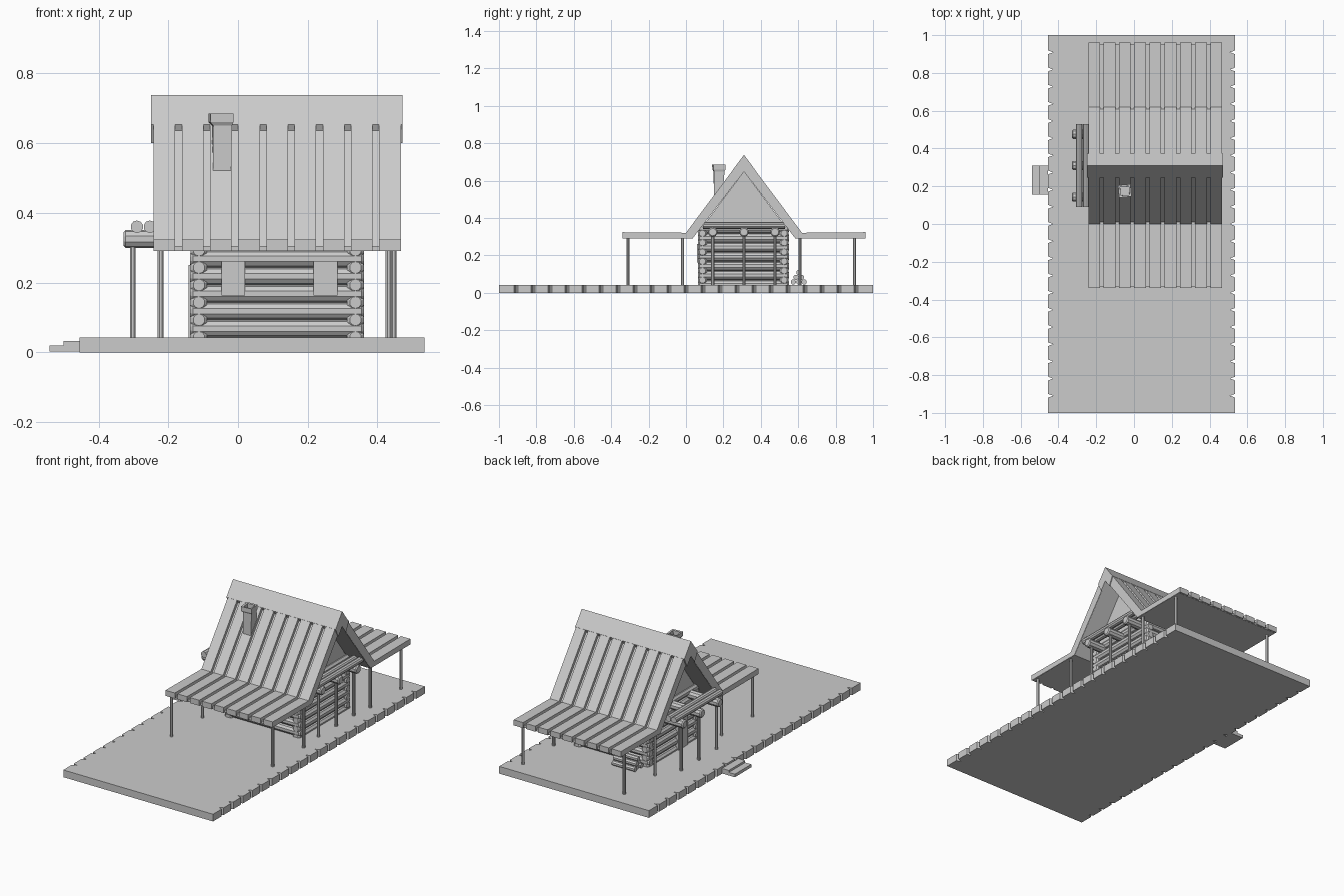
import bpy, bmesh, math
from mathutils import Vector

if "Cube" in bpy.data.objects:
    bpy.data.objects.remove(bpy.data.objects["Cube"])


def finish(name, bm):
    bmesh.ops.recalc_face_normals(bm, faces=bm.faces[:])
    me = bpy.data.meshes.new(name)
    bm.to_mesh(me)
    bm.free()
    ob = bpy.data.objects.new(name, me)
    bpy.context.collection.objects.link(ob)
    return ob


def add_prism(bm, pts, d):
    """Extrude a closed polygon along vector d."""
    f = bm.faces.new([bm.verts.new(p) for p in pts])
    r = bmesh.ops.extrude_face_region(bm, geom=[f])
    vs = [v for v in r["geom"] if isinstance(v, bmesh.types.BMVert)]
    bmesh.ops.translate(bm, verts=vs, vec=d)


def add_box(bm, x0, x1, y0, y1, z0, z1):
    add_prism(bm, [(x0, y0, z0), (x1, y0, z0), (x1, y1, z0), (x0, y1, z0)], Vector((0, 0, z1 - z0)))


def add_log(bm, a, b, r, sides=10, cham=0.0):
    """Round bar from a to b with chamfered ends."""
    a, b = Vector(a), Vector(b)
    d = (b - a).normalized()
    q = d.to_track_quat('Z', 'Y')
    stations = [(a, r), (b, r)]
    if cham:
        stations = [(a, r - cham), (a + d * cham, r), (b - d * cham, r), (b, r - cham)]
    rings = []
    for c, rad in stations:
        rings.append([bm.verts.new(c + q @ Vector((rad * math.cos(t), rad * math.sin(t), 0)))
                      for t in (2 * math.pi * (i + .5) / sides for i in range(sides))])
    for p, n in zip(rings, rings[1:]):
        for i in range(sides):
            j = (i + 1) % sides
            bm.faces.new((p[i], p[j], n[j], n[i]))
    bm.faces.new(rings[0])
    bm.faces.new(rings[-1])


# Platform: plank ends cut by small V notches along both long edges
NP, X0, X1 = 22, -0.455, 0.535
step, nd, nw = 2 / NP, 0.026, 0.010
right, left = [(X1, -1, 0)], [(X0, -1, 0)]
for i in range(1, NP):
    y = -1 + i * step
    right += [(X1, y - nw, 0), (X1 - nd, y, 0), (X1, y + nw, 0)]
    left += [(X0, y - nw, 0), (X0 + nd, y, 0), (X0, y + nw, 0)]
right.append((X1, 1, 0))
left.append((X0, 1, 0))
bm = bmesh.new()
add_prism(bm, right + left[::-1], Vector((0, 0, 0.043)))
finish("platform", bm)

# Entrance steps
bm = bmesh.new()
add_box(bm, -0.54, -0.50, 0.155, 0.31, 0.002, 0.02)
add_box(bm, -0.50, -0.455, 0.155, 0.31, 0.002, 0.032)
finish("entrance_steps", bm)

# Log walls, courses interlocking at the corners
bm = bmesh.new()
for y in (0.088, 0.525):
    for i in range(6):
        z = 0.068 + 0.05 * i
        add_log(bm, (-0.137, y, z), (0.362, y, z), 0.025, cham=0.008)
finish("long_log_walls", bm)
bm = bmesh.new()
for x in (-0.112, 0.337):
    for i in range(7):
        z = 0.043 + 0.05 * i
        add_log(bm, (x, 0.064, z), (x, 0.55, z), 0.025, cham=0.008)
finish("end_log_walls", bm)

# Front windows and side door
bm = bmesh.new()
for x in (-0.048, 0.217):
    add_box(bm, x, x + 0.068, 0.058, 0.1, 0.163, 0.262)
finish("windows", bm)
bm = bmesh.new()
add_box(bm, -0.142, -0.1, 0.185, 0.275, 0.043, 0.25)
finish("door", bm)

# Gable walls
bm = bmesh.new()
for x in (-0.122, 0.327):
    add_prism(bm, [(x, 0.09, 0.355), (x, 0.53, 0.355), (x, 0.31, 0.65)], Vector((0.02, 0, 0)))
finish("gable_walls", bm)

# Roof: continuous underlayer, then raised planks with gaps between
YC = 0.31
RX0, RX1 = -0.242, 0.467
INNER = [(-0.28, 0.290), (-0.643, 0.290)]


def profile(half, x):
    """Mirror a (distance from ridge, z) outline to a full section at x."""
    top, low = half
    full = [(-d, z) for d, z in top[::-1]] + top[1:] + low[::-1] + [(-d, z) for d, z in low[1:]]
    return [(x, YC + d, z) for d, z in full]


lower = [(0, 0.650), (0.275, 0.290), (0.64, 0.290)]
bm = bmesh.new()
add_prism(bm, profile(([(0, 0.708), (0.299, 0.305), (0.64, 0.305)], lower), RX0 + 0.002),
          Vector((RX1 - RX0 - 0.004, 0, 0)))
finish("roof_underlayer", bm)
bm = bmesh.new()
n, gap = 9, 0.019
w = (RX1 - RX0 + gap) / n
low2 = [(0, 0.652), (0.276, 0.291), (0.65, 0.291)]
for i in range(n):
    add_prism(bm, profile(([(0, 0.736), (0.31, 0.321), (0.65, 0.324)], low2), RX0 + i * w),
              Vector((w - gap, 0, 0)))
finish("roof_planks", bm)
bm = bmesh.new()
add_prism(bm, profile(([(0, 0.738), (0.0625, 0.654)], [(0, 0.648), (0.036, 0.60)]), -0.25),
          Vector((0.722, 0, 0)))
finish("ridge_cap", bm)

# Porch posts
bm = bmesh.new()
for x in (-0.222, 0.447):
    for y in (-0.31, -0.018, 0.61, 0.9):
        add_log(bm, (x, y, 0.04), (x, y, 0.295), 0.009, 8)
finish("porch_posts", bm)

# Cross beams, their posts, and rails lying on the beam ends
bm = bmesh.new()
for y in (0.143, 0.31, 0.476):
    add_log(bm, (-0.328, y, 0.325), (0.465, y, 0.325), 0.026, cham=0.006)
finish("cross_beams", bm)
bm = bmesh.new()
for y in (0.143, 0.31, 0.476):
    for x in (-0.302, 0.432):
        add_log(bm, (x, y, 0.04), (x, y, 0.31), 0.009, 8)
finish("beam_posts", bm)
bm = bmesh.new()
for x in (-0.29, -0.253, 0.405, 0.442):
    add_log(bm, (x, 0.09, 0.36), (x, 0.53, 0.36), 0.018)
finish("side_rails", bm)

# Chimney: slightly leaning square shaft with an open collar
bm = bmesh.new()
cx, cy = -0.046, 0.176
loops = [(0.026, 0.50, 0), (0.027, 0.65, 0), (0.033, 0.66, -.003), (0.033, 0.685, -.003),
         (0.023, 0.683, -.003), (0.023, 0.62, -.003)]
prev = None
for h, z, dx in loops:
    tw = math.radians(45 + 5 * (z - 0.5) / 0.18)
    ring = [bm.verts.new((cx + dx + h * 1.414 * math.cos(tw + k * math.pi / 2),
                          cy + h * 1.414 * math.sin(tw + k * math.pi / 2), z)) for k in range(4)]
    if prev:
        for k in range(4):
            j = (k + 1) % 4
            bm.faces.new((prev[k], prev[j], ring[j], ring[k]))
    else:
        bm.faces.new(ring[::-1])
    prev = ring
bm.faces.new(prev)
finish("chimney", bm)

# Firewood pile behind the cabin
bm = bmesh.new()
r = 0.0145
for row in range(3):
    for k in range(3 - row):
        y, z = 0.574 + r * (2 * k + row), 0.043 + r + row * r * 1.75
        s = 0.008 * ((row + k) % 2)
        add_log(bm, (-0.11 + s, y, z), (0.04 + s, y, z), r, 8)
finish("firewood_pile", bm)
